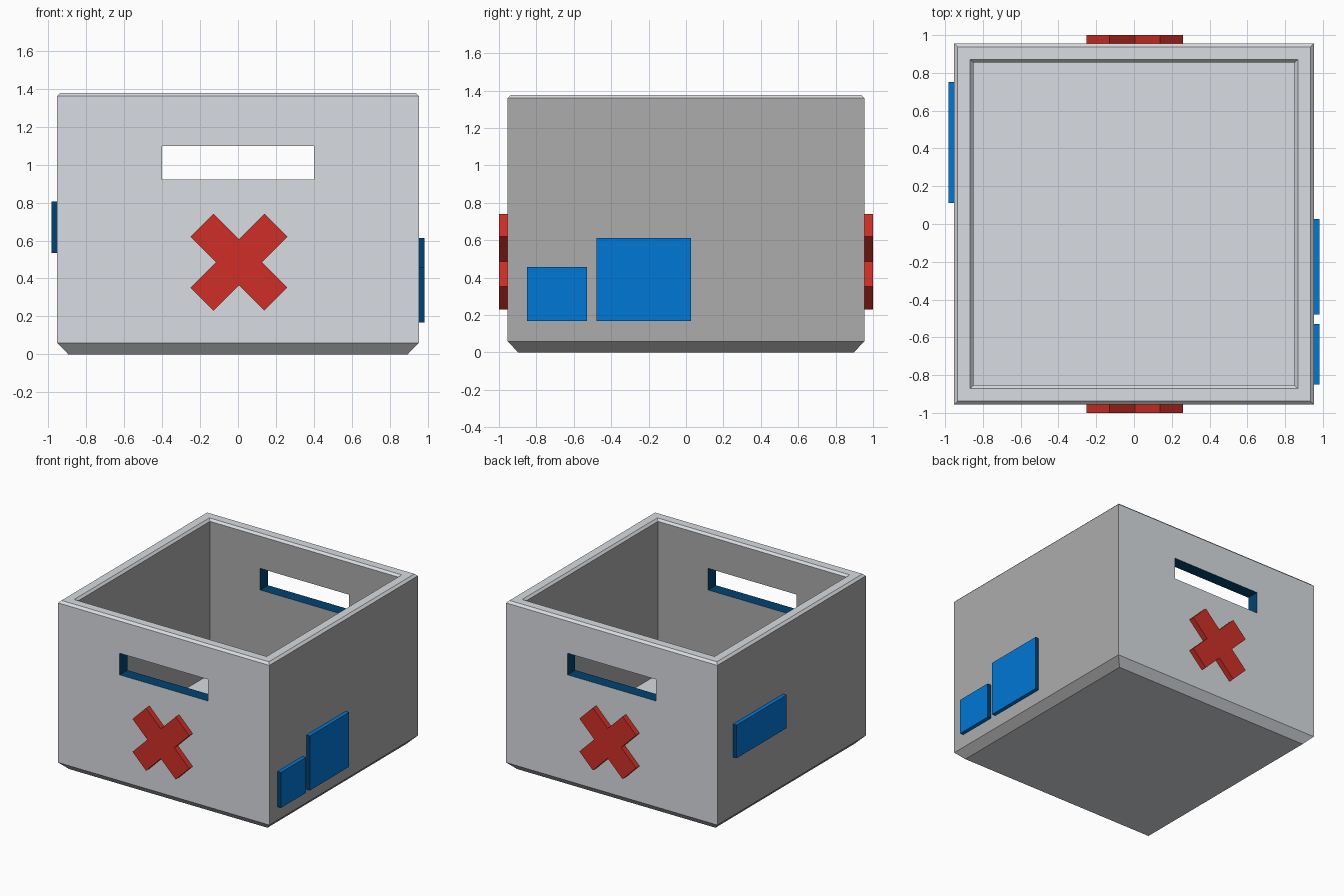
import bpy, bmesh, math
from mathutils import Matrix, Vector

if "Cube" in bpy.data.objects:
    bpy.data.objects.remove(bpy.data.objects["Cube"])


def material(name, rgb):
    m = bpy.data.materials.new(name)
    m.diffuse_color = (*rgb, 1)
    m.use_nodes = True
    m.node_tree.nodes["Principled BSDF"].inputs["Base Color"].default_value = m.diffuse_color
    return m


LIGHT = material("light_grey", (0.69, 0.715, 0.75))
MID = material("mid_grey", (0.42, 0.415, 0.42))
BLUE = material("blue", (0.0, 0.185, 0.67))
DARK_BLUE = material("dark_blue", (0.0, 0.055, 0.17))
RED = material("red", (0.62, 0.028, 0.019))


def add_object(name, bm, mats):
    bmesh.ops.recalc_face_normals(bm, faces=bm.faces)
    me = bpy.data.meshes.new(name)
    bm.to_mesh(me)
    bm.free()
    for m in mats:
        me.materials.append(m)
    ob = bpy.data.objects.new(name, me)
    bpy.context.collection.objects.link(ob)
    return ob


def box(name, x, y, z, mats, index=lambda n: 0):
    bm = bmesh.new()
    size = Vector((x[1] - x[0], y[1] - y[0], z[1] - z[0]))
    mid = Vector((x[0] + x[1], y[0] + y[1], z[0] + z[1])) / 2
    bmesh.ops.create_cube(bm, size=1, matrix=Matrix.Translation(mid) @ Matrix.Diagonal((*size, 1)))
    bm.normal_update()
    for f in bm.faces:
        f.material_index = index(f.normal)
    return add_object(name, bm, mats)


# Crate: square rings from the underside, over the rim and down to the floor
RINGS = [(0.893, 0), (0.952, 0.06), (0.952, 1.36), (0.934, 1.378),
         (0.867, 1.378), (0.851, 1.36), (0.851, 0.115)]
bm = bmesh.new()
loops = [[bm.verts.new((sx * h, sy * (h + 0.003), z))
          for sx, sy in ((-1, -1), (1, -1), (1, 1), (-1, 1))] for h, z in RINGS]
bm.faces.new(loops[0])
bm.faces.new(loops[-1])
for a, b in zip(loops, loops[1:]):
    for i in range(4):
        j = (i + 1) % 4
        bm.faces.new((a[i], a[j], b[j], b[i]))
bmesh.ops.recalc_face_normals(bm, faces=bm.faces)
# Side walls and inner walls are the darker grey
for f in bm.faces:
    c, n = f.calc_center_median(), f.normal
    inner = abs(n.z) < 0.1 and c.xy.dot(n.xy) < 0
    side = abs(n.x) > 0.5 and n.z < 0.1
    f.material_index = 1 if inner or side else 0
crate = add_object("crate", bm, (LIGHT, MID, DARK_BLUE))

# Handle slots cut through front and back, with dark blue inner faces
cutter = box("handle_cutter", (-0.399, 0.4), (-1.2, 1.2), (0.922, 1.098),
             (LIGHT, MID, DARK_BLUE), lambda n: 2)
cutter.hide_render = True
mod = crate.modifiers.new("handles", "BOOLEAN")
mod.operation = "DIFFERENCE"
mod.solver = "EXACT"
mod.object = cutter
bpy.context.view_layer.update()
crate.data = bpy.data.meshes.new_from_object(
    crate.evaluated_get(bpy.context.evaluated_depsgraph_get()))
crate.modifiers.clear()
bpy.data.objects.remove(cutter)

# Raised red cross on front and back: a 12-sided outline turned 45 degrees
L, W = 0.275, 0.086
ARM = [(W, W), (W, L), (-W, L)]
for name, s in (("front_cross", -1), ("back_cross", 1)):
    bm = bmesh.new()
    verts = []
    for k in range(4):
        for px, pz in ARM:
            a = math.radians(45 + 90 * k)
            verts.append(bm.verts.new((0.005 + px * math.cos(a) - pz * math.sin(a), s * 0.95,
                                       0.486 + px * math.sin(a) + pz * math.cos(a))))
    face = bm.faces.new(verts)
    ext = bmesh.ops.extrude_face_region(bm, geom=[face], use_keep_orig=True)
    moved = [v for v in ext["geom"] if isinstance(v, bmesh.types.BMVert)]
    bmesh.ops.translate(bm, verts=moved, vec=(0, s * 0.05, 0))
    add_object(name, bm, (RED,))

# Blue panels on the side walls; their front and back ends are dark blue
PANELS = (("right_small_panel", (0.945, 0.983), (-0.85, -0.53), (0.168, 0.457)),
          ("right_large_panel", (0.945, 0.983), (-0.479, 0.026), (0.168, 0.612)),
          ("left_panel", (-0.983, -0.945), (0.11, 0.753), (0.535, 0.805)))
for panel in PANELS:
    box(*panel, (BLUE, DARK_BLUE), lambda n: int(abs(n.y) > 0.5))
